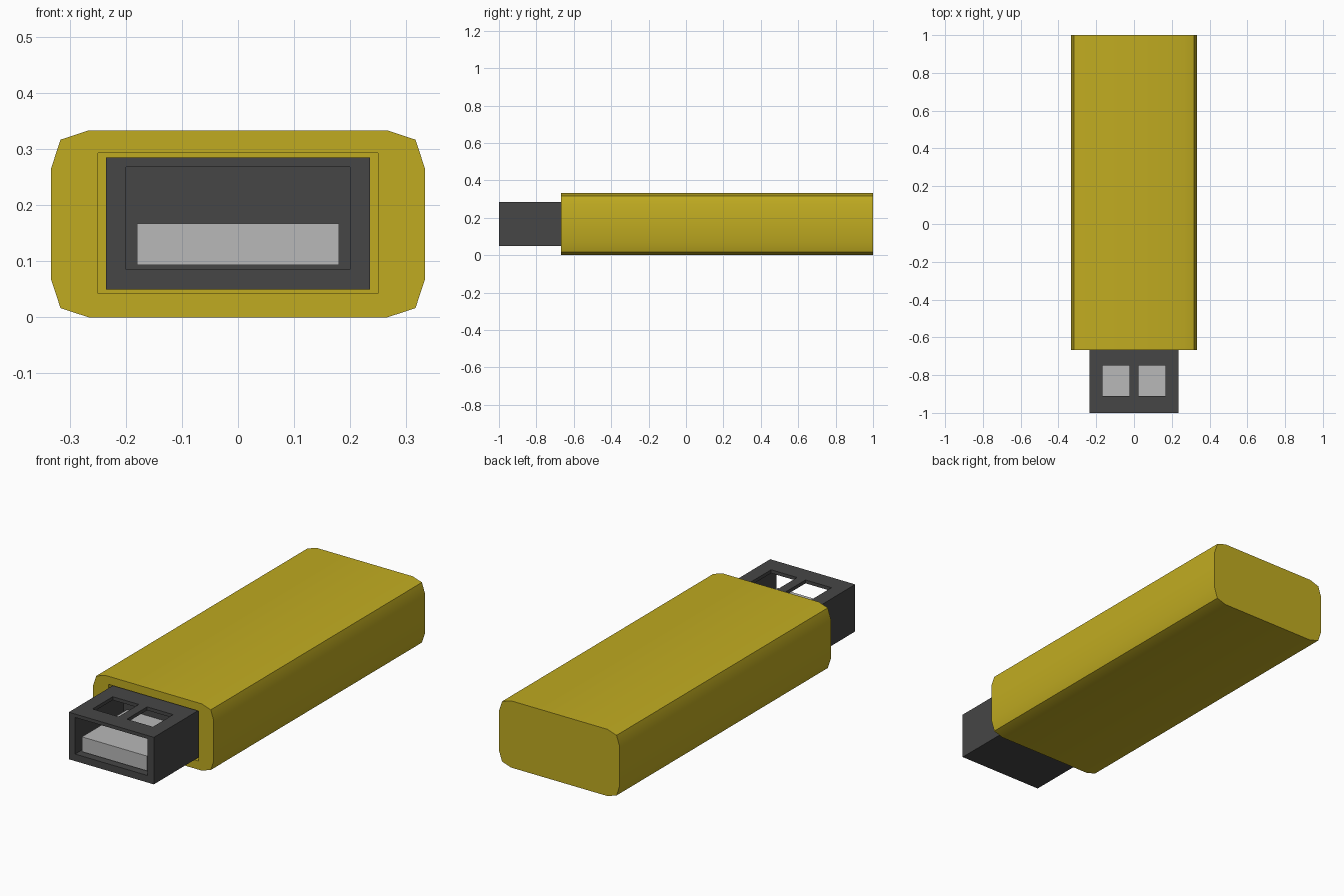
import bpy
import bmesh
import math

cube = bpy.data.objects.get("Cube")
if cube:
    bpy.data.objects.remove(cube, do_unlink=True)


def make_material(name, rgb):
    mat = bpy.data.materials.new(name)
    mat.use_nodes = True
    colour = (*rgb, 1.0)
    mat.diffuse_color = colour
    mat.node_tree.nodes["Principled BSDF"].inputs["Base Color"].default_value = colour
    return mat


yellow = make_material("mustard yellow", (0.53, 0.41, 0.015))
dark = make_material("dark grey", (0.061, 0.061, 0.061))
light = make_material("light grey", (0.48, 0.48, 0.48))


def prism(name, profile, y0, y1, mat):
    """Extrude an (x, z) outline along y."""
    bm = bmesh.new()
    face = bm.faces.new([bm.verts.new((x, y0, z)) for x, z in profile])
    new = bmesh.ops.extrude_face_region(bm, geom=[face])["geom"]
    verts = [v for v in new if isinstance(v, bmesh.types.BMVert)]
    bmesh.ops.translate(bm, verts=verts, vec=(0, y1 - y0, 0))
    bmesh.ops.recalc_face_normals(bm, faces=bm.faces)
    mesh = bpy.data.meshes.new(name)
    bm.to_mesh(mesh)
    bm.free()
    mesh.materials.append(mat)
    obj = bpy.data.objects.new(name, mesh)
    bpy.context.collection.objects.link(obj)
    return obj


def box(name, x0, x1, y0, y1, z0, z1, mat):
    return prism(name, [(x0, z0), (x1, z0), (x1, z1), (x0, z1)], y0, y1, mat)


def activate(obj):
    bpy.ops.object.select_all(action='DESELECT')
    obj.select_set(True)
    bpy.context.view_layer.objects.active = obj


def cut(obj, cutter):
    """Subtract the cutter, then discard it."""
    cutter.hide_render = True
    activate(obj)
    mod = obj.modifiers.new("cut", 'BOOLEAN')
    mod.operation = 'DIFFERENCE'
    mod.solver = 'EXACT'
    mod.object = cutter
    bpy.ops.object.modifier_apply(modifier=mod.name)
    bpy.data.objects.remove(cutter, do_unlink=True)


# Casing: rounded rectangle outline with a socket in the front
half_w, half_h = 0.333, 0.1667
corner = [(0, 0.067), (0.0165, 0.0165), (0.067, 0)]
outline = []
for sx, sz in ((1, 1), (-1, 1), (-1, -1), (1, -1)):
    pts = [(sx * (half_w - a), half_h + sz * (half_h - b)) for a, b in corner]
    outline += pts if sx * sz > 0 else pts[::-1]
casing = prism("casing", outline, -0.667, 1.0, yellow)
cut(casing, box("socket_cutter", -0.25, 0.25, -0.75, -0.58, 0.043, 0.293, yellow))
activate(casing)
bpy.ops.object.shade_smooth_by_angle(angle=math.radians(30))

# Plug shell: hollow box, open at the front, two windows on top
shell = box("plug_shell", -0.235, 0.235, -1.0, -0.57, 0.05, 0.285, dark)
cut(shell, box("cavity_cutter", -0.2, 0.2, -1.1, -0.62, 0.085, 0.268, dark))
for side in (-1, 1):
    x0, x1 = sorted((side * 0.023, side * 0.167))
    cut(shell, box("window_cutter", x0, x1, -0.91, -0.75, 0.2, 0.35, dark))

# Contact tongue inside the shell
box("contact_tongue", -0.18, 0.18, -0.975, -0.61, 0.093, 0.167, light)
